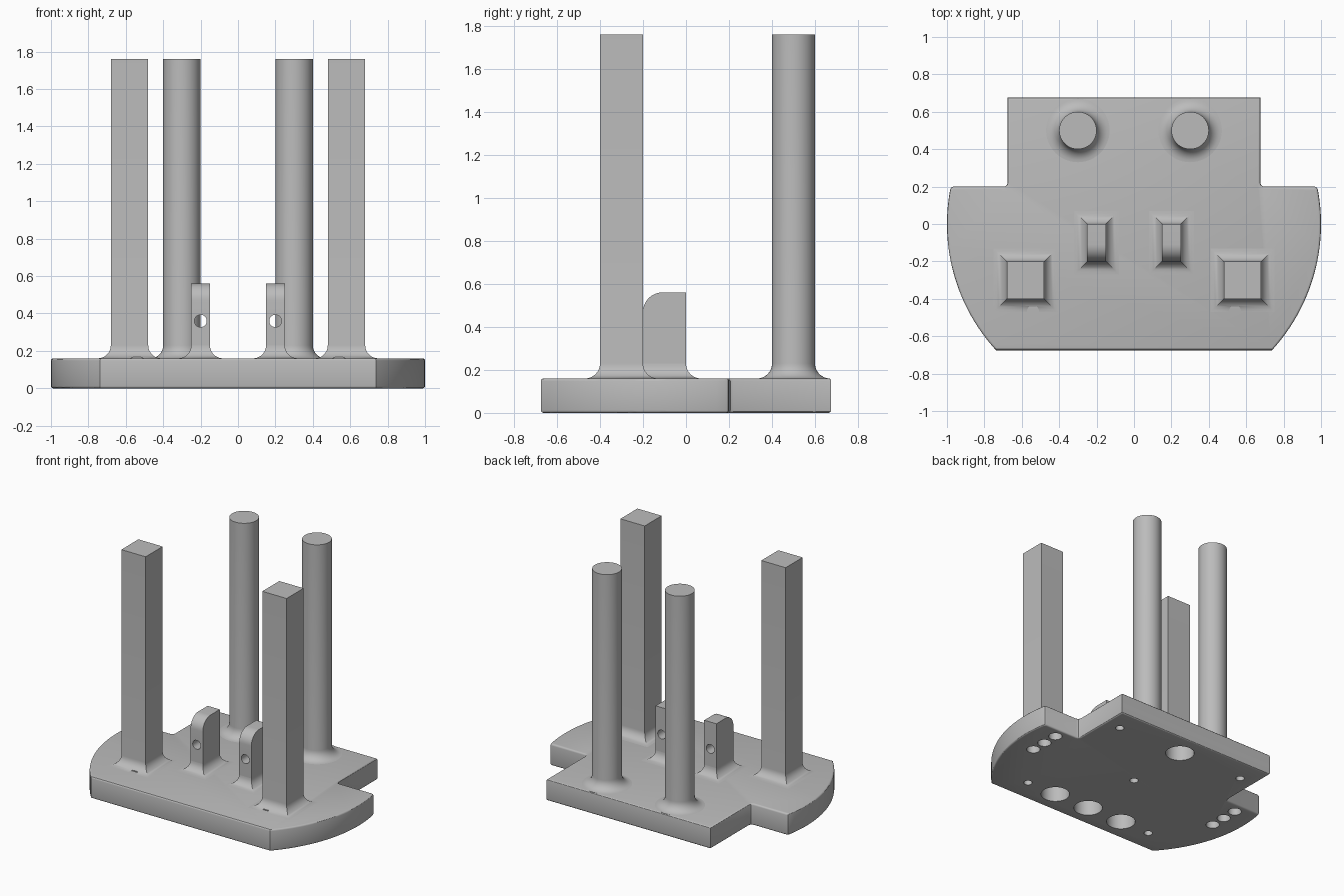
import bpy, bmesh
from math import pi, sin, cos, atan2
from mathutils import Matrix

cube = bpy.data.objects.get("Cube")
if cube:
    bpy.data.objects.remove(cube)

grey = bpy.data.materials.new("plain grey")
grey.use_nodes = True
GREY = (0.5, 0.5, 0.5, 1)
grey.diffuse_color = GREY
grey.node_tree.nodes["Principled BSDF"].inputs["Base Color"].default_value = GREY

TOP = 0.16       # top of the base plate
FLARE = 0.07     # fillet radius at the foot of each post


def make(name, bm):
    bmesh.ops.recalc_face_normals(bm, faces=bm.faces)
    mesh = bpy.data.meshes.new(name)
    bm.to_mesh(mesh)
    bm.free()
    mesh.materials.append(grey)
    ob = bpy.data.objects.new(name, mesh)
    bpy.context.collection.objects.link(ob)
    return ob


def activate(ob):
    bpy.ops.object.select_all(action='DESELECT')
    ob.select_set(True)
    bpy.context.view_layer.objects.active = ob


def smooth(ob):
    activate(ob)
    bpy.ops.object.shade_smooth_by_angle(angle=pi / 6)


def loft(name, rings):
    """Closed solid through rings with equal point counts."""
    bm = bmesh.new()
    loops = [[bm.verts.new(p) for p in ring] for ring in rings]
    n = len(loops[0])
    for a, b in zip(loops, loops[1:]):
        for i in range(n):
            j = (i + 1) % n
            bm.faces.new((a[i], a[j], b[j], b[i]))
    bm.faces.new(loops[0][::-1])
    bm.faces.new(loops[-1])
    return make(name, bm)


def drill(ob, holes):
    """Cut cylinders given as (centre, radius, length, axis)."""
    bm = bmesh.new()
    for centre, radius, length, axis in holes:
        turn = Matrix.Rotation(pi / 2, 4, 'X') if axis == 'Y' else Matrix()
        bmesh.ops.create_cone(bm, cap_ends=True, segments=32, radius1=radius,
                              radius2=radius, depth=length,
                              matrix=Matrix.Translation(centre) @ turn)
    cutter = make("hole_cutter", bm)
    cutter.hide_render = True
    mod = ob.modifiers.new("holes", 'BOOLEAN')
    mod.operation = 'DIFFERENCE'
    mod.solver = 'EXACT'
    mod.object = cutter
    activate(ob)
    bpy.ops.object.modifier_apply(modifier=mod.name)
    bpy.data.objects.remove(cutter)


def flare_levels():
    """(offset, height) pairs of the concave foot."""
    levels = [(FLARE, TOP - 0.01)]
    for i in range(9):
        a = pi / 2 * i / 8
        levels.append((FLARE * (1 - sin(a)), TOP + FLARE * (1 - cos(a))))
    return levels


def rect(cx, cy, hx, hy, z):
    return [(cx + sx * hx, cy + sy * hy, z)
            for sx, sy in ((-1, -1), (1, -1), (1, 1), (-1, 1))]


def circle(cx, cy, r, z, n=48):
    return [(cx + r * cos(2 * pi * i / n), cy + r * sin(2 * pi * i / n), z)
            for i in range(n)]


# Base plate: round sides, flat front, narrower tab at the back
start, end = atan2(-0.675, 0.737), atan2(0.18, 0.98)
half = [(cos(start + (end - start) * i / 24), sin(start + (end - start) * i / 24))
        for i in range(25)]
half += [(0.978, 0.195), (0.965, 0.2), (0.695, 0.2), (0.681, 0.206),
         (0.675, 0.22), (0.675, 0.675)]
outline = half + [(-x, y) for x, y in reversed(half)]
base = loft("base_plate", [[(x, y, z) for x, y in outline] for z in (0, TOP)])
bm = bmesh.new()
bm.from_mesh(base.data)
rims = [e for e in bm.edges if abs(e.verts[0].co.z - e.verts[1].co.z) < 0.01]
bmesh.ops.bevel(bm, geom=rims, offset=0.012, segments=3, profile=0.5,
                affect='EDGES', clamp_overlap=True)
bm.to_mesh(base.data)
bm.free()

# Blind holes in the underside
spots = [(0, 0.5, 0.1), (0, 0, 0.03)]
spots += [(x, -0.5, 0.1) for x in (-0.3, 0, 0.3)]
for s in (-1, 1):
    spots += [(s * 0.55, y, 0.03) for y in (-0.5, 0.5)]
    spots += [(s * 0.82, y, 0.047) for y in (-0.12, 0, 0.12)]
drill(base, [((x, y, 0), r, 0.25, 'Z') for x, y, r in spots])
smooth(base)

for side, s in (("left", 1), ("right", -1)):
    # Tall square post with a flared foot and a small slot in front
    rings = [rect(s * 0.58, -0.3, 0.1 + d, 0.1 + d, z) for d, z in flare_levels()]
    rings.append(rect(s * 0.58, -0.3, 0.1, 0.1, 1.76))
    post = loft(side + "_square_post", rings)
    drill(post, [((s * 0.54, -0.49, 0.11), 0.06, 0.1, 'Y')])
    smooth(post)

    # Tall round post with a flared foot
    rings = [circle(s * 0.3, 0.5, 0.1 + d, z) for d, z in flare_levels()]
    rings.append(circle(s * 0.3, 0.5, 0.1, 1.76))
    smooth(loft(side + "_round_post", rings))

    # Short bracket, rounded at the top front, with a through hole
    rings = [rect(s * 0.2, -0.1, 0.05 + d, 0.1 + d, z) for d, z in flare_levels()]
    smooth(loft(side + "_bracket_foot", rings))
    profile = [(-0.2, 0.2), (0, 0.2), (0, 0.56)]
    for i in range(11):
        a = pi / 2 + pi / 2 * i / 10
        profile.append((-0.11 + 0.09 * cos(a), 0.47 + 0.09 * sin(a)))
    bracket = loft(side + "_bracket", [[(s * 0.2 + dx, y, z) for y, z in profile]
                                       for dx in (-0.05, 0.05)])
    drill(bracket, [((s * 0.2, -0.1, 0.36), 0.033, 0.5, 'Y')])
    smooth(bracket)
